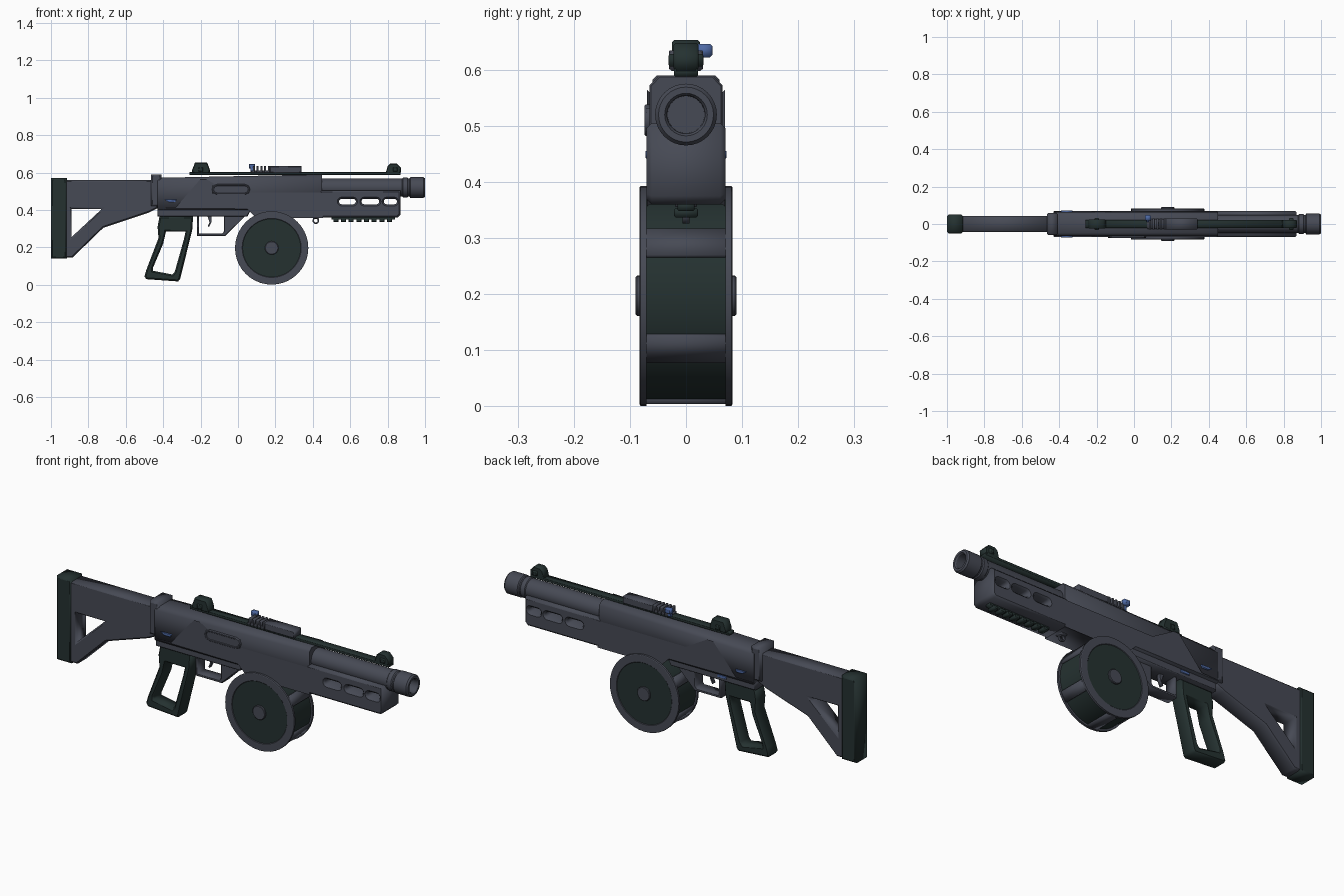
import bpy, bmesh, math
from mathutils import Matrix, Vector

cube = bpy.data.objects.get("Cube")
if cube:
    bpy.data.objects.remove(cube, do_unlink=True)


def material(name, rgb):
    m = bpy.data.materials.new(name)
    m.use_nodes = True
    m.diffuse_color = (*rgb, 1)
    bsdf = m.node_tree.nodes["Principled BSDF"]
    bsdf.inputs["Base Color"].default_value = (*rgb, 1)
    bsdf.inputs["Roughness"].default_value = 0.6
    return m


GREY = material("slate grey", (0.062, 0.068, 0.090))
GREEN = material("dark green", (0.018, 0.031, 0.030))
BLUE = material("blue", (0.075, 0.140, 0.370))


def activate(ob):
    bpy.ops.object.select_all(action='DESELECT')
    ob.select_set(True)
    bpy.context.view_layer.objects.active = ob


def plate(name, outline, low, high, mat, holes=(), chamfer=0.004, axis='Y'):
    """Filled outline, with holes, extruded along an axis and chamfered."""
    cu = bpy.data.curves.new(name, 'CURVE')
    cu.dimensions, cu.fill_mode = '2D', 'BOTH'
    cu.extrude = (high - low) / 2 - chamfer
    cu.bevel_depth, cu.offset, cu.bevel_resolution = chamfer, -chamfer, 0
    for loop in (outline, *holes):
        sp = cu.splines.new('POLY')
        sp.points.add(len(loop) - 1)
        sp.use_cyclic_u = True
        for p, (u, v) in zip(sp.points, loop):
            p.co = (u, v, 0, 1)
    ob = bpy.data.objects.new(name, cu)
    bpy.context.collection.objects.link(ob)
    mid = (low + high) / 2
    turn = Matrix.Rotation(math.pi / 2, 4, 'X')
    if axis == 'X':
        turn = Matrix.Rotation(math.pi / 2, 4, 'Z') @ turn
    shift = Vector((mid, 0, 0)) if axis == 'X' else Vector((0, mid, 0))
    cu.materials.append(mat)
    ob.matrix_world = Matrix.Translation(shift) @ turn
    activate(ob)
    bpy.ops.object.convert(target='MESH')
    return bpy.context.object


def box(name, x, y, z, mat, chamfer=0.003):
    outline = [(x[0], z[0]), (x[1], z[0]), (x[1], z[1]), (x[0], z[1])]
    return plate(name, outline, y[0], y[1], mat, chamfer=chamfer)


def lathe(name, profile, centre, mat, axis='X', sides=32):
    """Spin (along, radius) points round the X or Y axis."""
    bm = bmesh.new()
    rings = []
    for a, r in profile:
        ring = []
        for i in range(sides):
            t = 2 * math.pi * i / sides
            c, s = r * math.cos(t), r * math.sin(t)
            ring.append(bm.verts.new((a, c, s) if axis == 'X' else (c, a, s)))
        rings.append(ring)
    for p, q in zip(rings, rings[1:]):
        for i in range(sides):
            j = (i + 1) % sides
            bm.faces.new((p[i], p[j], q[j], q[i]))
    bm.faces.new(rings[0])
    bm.faces.new(rings[-1])
    bmesh.ops.recalc_face_normals(bm, faces=bm.faces)
    me = bpy.data.meshes.new(name)
    bm.to_mesh(me)
    bm.free()
    me.materials.append(mat)
    ob = bpy.data.objects.new(name, me)
    bpy.context.collection.objects.link(ob)
    ob.location = centre
    activate(ob)
    bpy.ops.object.shade_smooth_by_angle(angle=math.radians(30))
    return ob


def slot(x0, x1, z, r, n=6):
    """Outline of a rounded slot."""
    pts = []
    for cx, start in ((x1 - r, -math.pi / 2), (x0 + r, math.pi / 2)):
        for i in range(n + 1):
            t = start + math.pi * i / n
            pts.append((cx + r * math.cos(t), z + r * math.sin(t)))
    return pts


# Stock and butt pad
plate("stock", [(-.93, .56), (-.43, .56), (-.43, .41), (-.48, .385), (-.72, .305), (-.885, .145), (-.93, .145)],
      -.044, .044, GREY, [[(-.89, .405), (-.73, .405), (-.75, .385), (-.89, .255)]], .007)
box("butt_pad", (-1, -.915), (-.05, .05), (.14, .57), GREEN, .009)
box("stock_collar", (-.465, -.41), (-.06, .06), (.42, .59), GREY, .008)

# Receiver: chamfered upper, wider lower, rear housing
upper = plate("upper_receiver", [(-.065, .40), (.065, .40), (.065, .572), (.048, .59), (-.048, .59), (-.065, .572)],
              -.43, .45, GREY, axis='X', chamfer=.003)
for v in upper.data.vertices:  # lower the top at the rear
    if (upper.matrix_world @ v.co).x < 0 and v.co.y > .5:
        v.co.y -= .018
plate("lower_receiver", [(-.43, .41), (-.33, .41), (-.2, .56), (-.17, .56), (-.05, .49), (.45, .49), (.45, .36),
                         (.10, .36), (.05, .41)], -.0695, .0695, GREY, chamfer=.004)
plate("trigger_housing", [(-.43, .365), (-.43, .42), (.08, .42), (.05, .365)], -.055, .055, GREY)
plate("trigger_guard", [(-.22, .26), (-.07, .26), (.07, .40), (-.22, .40)], -.032, .032, GREY,
      [[(-.208, .274), (-.085, .274), (-.075, .285), (-.075, .366), (-.208, .366)]], .003)
plate("trigger", [(-.165, .37), (-.14, .37), (-.142, .335), (-.155, .308), (-.162, .312), (-.152, .335)],
      -.01, .01, GREY, chamfer=.001)

# Ejection port on the -y side
plate("ejection_frame", slot(-.14, .065, .51, .028, 4), -.074, -.06, GREY,
      [slot(-.13, .055, .51, .019, 4)], .002)
box("ejection_cover", (-.135, .06), (-.071, -.06), (.488, .532), GREY, .001)

# Selector buttons
for side in (-1, 1):
    y = sorted((side * .06, side * .0725))
    plate("selector", [(-.39, .455), (-.33, .455), (-.335, .442), (-.37, .442)], *y, BLUE, chamfer=.001)
box("bolt_release", (-.27, -.22), (.05, .06), (.382, .395), BLUE, .001)

# Open pistol grip
plate("grip", [(-.42, .365), (-.24, .365), (-.245, .29), (-.31, .03), (-.32, .018), (-.49, .03), (-.5, .045),
               (-.49, .08), (-.425, .25), (-.43, .31)], -.038, .038, GREEN,
      [[(-.385, .285), (-.28, .285), (-.29, .24), (-.338, .07), (-.35, .055), (-.455, .075), (-.455, .09), (-.4, .22)]], .008)

# Drum magazine
DRUM = Vector((.18, 0, .197))
lathe("drum_body", [(-.077, .16), (-.07, .16), (-.07, .186), (.07, .186), (.07, .16), (.077, .16)],
      DRUM, GREEN, 'Y', 40)
for side in (-1, 1):
    lathe("drum_rim", [(side * a, r) for a, r in
                       ((.07, .155), (.07, .196), (.081, .196), (.083, .193), (.083, .158), (.08, .155))],
          DRUM, GREY, 'Y', 40)
    lathe("drum_face", [(side * .07, .156), (side * .0805, .156)], DRUM, GREEN, 'Y', 40)
    lathe("drum_hub", [(side * .07, .036), (side * .087, .036), (side * .09, .033)], DRUM, GREY, 'Y')
for i in range(6):
    band = box("drum_band", (.175, .193), (-.08, .08), (-.027, .027), GREY, .002)
    turn = Matrix.Rotation(math.radians(30 + 60 * i), 4, 'Y')
    band.matrix_world = Matrix.Translation(DRUM) @ turn @ band.matrix_world

# Handguard with see-through slots and lower rail
plate("handguard", [(.44, .505), (.87, .505), (.87, .375), (.855, .36), (.44, .36)], -.07, .07, GREY,
      [slot(.54, .63, .445, .015), slot(.66, .755, .445, .015), slot(.78, .85, .445, .015)], .009)
box("lower_rail", (.5, .84), (-.015, .015), (.348, .365), GREEN, .002)
for i in range(8):
    x = .51 + i * .041
    box("rail_tooth", (x, x + .026), (-.021, .021), (.337, .353), GREEN, .002)

# Sling loop
plate("sling_loop", slot(.398, .434, .343, .0175, 10), -.006, .006, GREY, [slot(.406, .426, .343, .0095, 10)], .001)
box("sling_mount", (.4, .432), (-.02, .02), (.355, .375), GREY, .002)

# Barrel and hollow muzzle
AXIS = Vector((0, 0, .52))
lathe("barrel", [(.4, .049), (.89, .049)], AXIS, GREY)
lathe("muzzle", [(.875, .046), (.882, .053), (.905, .053), (.91, .049), (.916, .049), (.921, .055), (.992, .055),
                 (1, .049), (1, .038), (.994, .034), (.92, .033)], AXIS, GREY)

# Top rib, sights, bolt cover and charging handle
box("top_rib", (-.26, .87), (-.021, .021), (.588, .603), GREEN, .002)
plate("rear_sight", [(-.245, .598), (-.15, .598), (-.15, .615), (-.165, .653), (-.23, .653), (-.245, .615)],
      -.025, .025, GREEN, chamfer=.004)
plate("front_sight", [(.79, .598), (.87, .598), (.872, .625), (.85, .648), (.815, .648), (.8, .635)],
      -.022, .022, GREEN, chamfer=.004)
for x in (-.2, .84):
    box("sight_screw", (x - .012, x + .012), (-.031, .031), (.606, .628), GREEN, .003)
box("bolt_cover", (.17, .34), (-.03, .03), (.598, .634), GREY, .004)
box("bolt_cover_base", (.07, .18), (-.026, .026), (.598, .61), GREY, .002)
for i in range(5):
    x = .08 + i * .02
    box("bolt_cover_rib", (x, x + .01), (-.03, .03), (.6, .634), GREY, .001)
box("charging_handle", (.058, .09), (.018, .047), (.622, .646), BLUE, .004)
box("charging_stem", (.066, .082), (.012, .03), (.6, .63), BLUE, .002)
